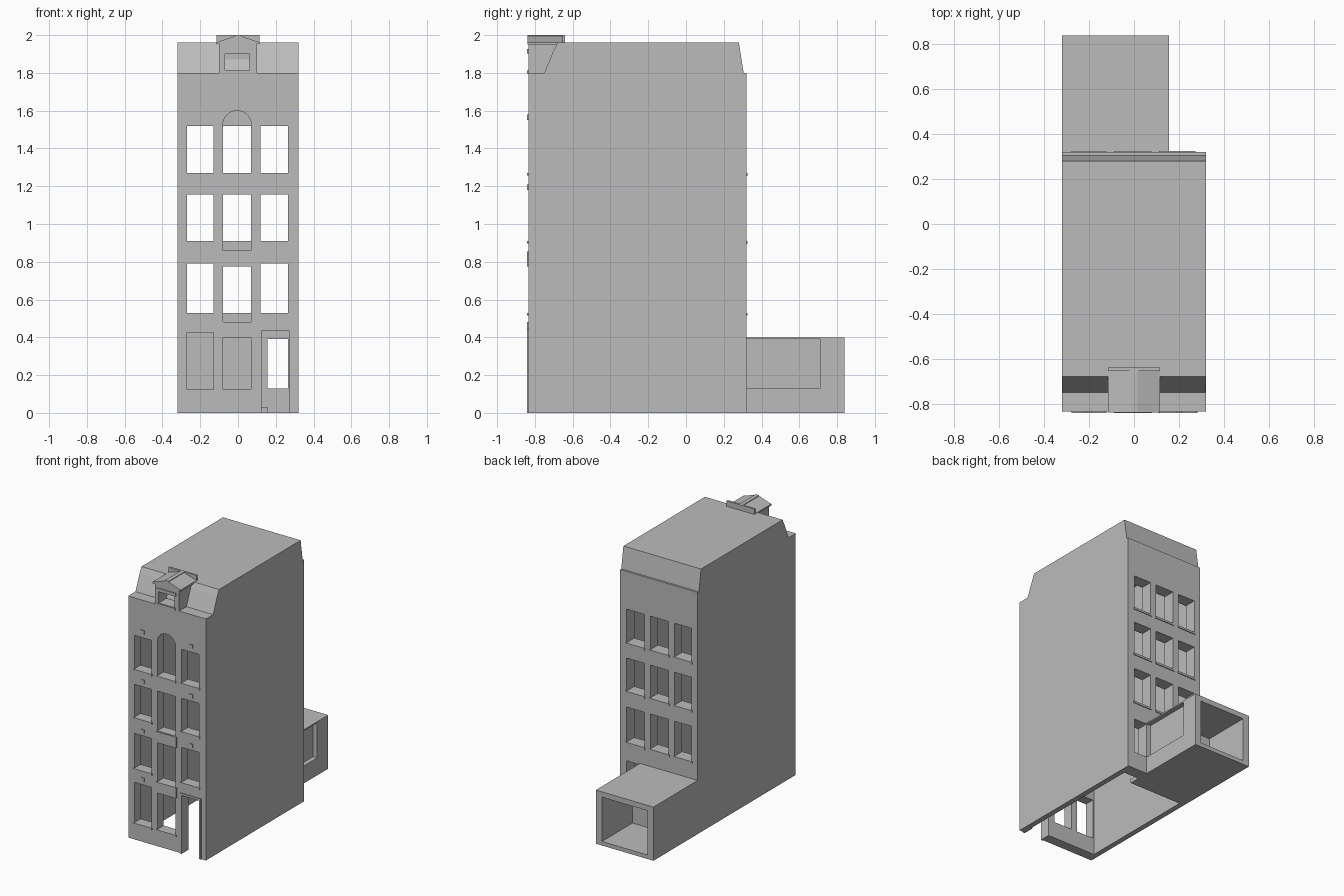
import bpy, bmesh, math
from mathutils import Vector

if "Cube" in bpy.data.objects:
    bpy.data.objects.remove(bpy.data.objects["Cube"])

grey = bpy.data.materials.new("plain_grey")
grey.use_nodes = True
grey.diffuse_color = (0.5, 0.5, 0.5, 1)
grey.node_tree.nodes["Principled BSDF"].inputs["Base Color"].default_value = (0.5, 0.5, 0.5, 1)


def add_prism(bm, points, axis, start, end):
    """Extrude a closed 2D outline along x (outline in y,z) or y (outline in x,z)."""
    def place(p, t):
        return (t, p[0], p[1]) if axis == "x" else (p[0], t, p[1])
    ends = [[bm.verts.new(place(p, t)) for p in points] for t in (start, end)]
    bm.faces.new(ends[0])
    bm.faces.new(ends[1][::-1])
    for i in range(len(points)):
        j = (i + 1) % len(points)
        bm.faces.new((ends[0][j], ends[0][i], ends[1][i], ends[1][j]))


def add_box(bm, x0, x1, y0, y1, z0, z1):
    add_prism(bm, [(x0, z0), (x1, z0), (x1, z1), (x0, z1)], "y", y0, y1)


def finish(name, bm):
    bmesh.ops.recalc_face_normals(bm, faces=bm.faces)
    mesh = bpy.data.meshes.new(name)
    bm.to_mesh(mesh)
    bm.free()
    mesh.materials.append(grey)
    obj = bpy.data.objects.new(name, mesh)
    bpy.context.collection.objects.link(obj)
    return obj


def prism(name, points, axis, start, end):
    bm = bmesh.new()
    add_prism(bm, points, axis, start, end)
    return finish(name, bm)


def boxes(name, items):
    bm = bmesh.new()
    for item in items:
        add_box(bm, *item)
    return finish(name, bm)


def cut(target, cutter):
    cutter.hide_render = True
    mod = target.modifiers.new("cut", "BOOLEAN")
    mod.operation, mod.solver, mod.object = "DIFFERENCE", "EXACT", cutter
    bpy.context.view_layer.objects.active = target
    bpy.ops.object.modifier_apply(modifier=mod.name)
    bpy.data.objects.remove(cutter)


HALF, FRONT, BACK = 0.32, -0.835, 0.32
COLUMNS = [(-0.27, -0.13), (-0.08, 0.07), (0.12, 0.265)]
ROWS = [(0.53, 0.79), (0.91, 1.155), (1.27, 1.52)]

# Hollow house shell with sloped roof edges
shell = prism("house_shell", [(FRONT, 0), (BACK, 0), (BACK, 1.8), (0.305, 1.8), (0.28, 1.96),
              (-0.68, 1.96), (-0.70, 1.92), (-0.75, 1.8), (FRONT, 1.8)], "x", -HALF, HALF)
cut(shell, prism("room_cutter", [(-0.76, -0.1), (0.23, -0.1), (0.23, 1.76), (0.22, 1.92),
                 (-0.65, 1.92), (-0.71, 1.76), (-0.76, 1.76)], "x", -0.28, 0.28))

# Front openings: windows, tall middle doors, arched top window, street door
cutter = bmesh.new()
for col, (x0, x1) in enumerate(COLUMNS):
    for row, (z0, z1) in enumerate(ROWS):
        if col == 1 and row == 2:
            mid, r = (x0 + x1) / 2, (x1 - x0) / 2
            arch = [(mid + r * math.cos(a), 1.525 + r * math.sin(a))
                    for a in [math.pi * k / 12 for k in range(13)]]
            add_prism(cutter, [(x0, z0), (x1, z0)] + arch, "y", -0.9, -0.7)
        else:
            add_box(cutter, x0, x1, -0.9, -0.7, z0 - 0.05 * (col == 1), z1)
for x0, x1 in COLUMNS[:2]:
    add_box(cutter, x0, x1, -0.9, -0.7, 0.125, 0.425)
add_box(cutter, 0.125, 0.27, -0.9, -0.7, -0.1, 0.435)
cut(shell, finish("front_cutter", cutter))

# Rear openings
rear = [(x0, x1, 0.15, 0.4, z0, z1) for x0, x1 in COLUMNS for z0, z1 in ROWS]
rear.append((0.155, 0.265, 0.15, 0.4, 0.13, 0.39))
cut(shell, boxes("rear_cutter", rear))

# Rear extension, open at the back, with a side window recess
annex = boxes("rear_extension", [(-HALF, 0.155, BACK, 0.84, 0, 0.4)])
cut(annex, boxes("annex_room_cutter", [(-0.27, 0.105, 0.48, 0.9, 0.03, 0.36)]))
cut(annex, boxes("annex_window_cutter", [(0.12, 0.2, 0.3, 0.71, 0.13, 0.39)]))
boxes("rear_floor_slab", [(-0.28, 0.155, 0.15, 0.23, 0, 0.03)])

# Window sills, front and rear
sills = []
for x0, x1 in COLUMNS:
    for z0, z1 in ROWS:
        sills.append((x0 - 0.008, x1 + 0.008, 0.28, 0.326, z0 - 0.015, z0))
for col in (0, 2):
    for z0, z1 in ROWS:
        x0, x1 = COLUMNS[col]
        sills.append((x0 - 0.008, x1 + 0.008, -0.842, -0.79, z0 - 0.014, z0))
sills.append((-0.085, 0.075, -0.842, -0.79, 1.256, 1.27))
for x0, x1 in COLUMNS[:2]:
    sills.append((x0 - 0.008, x1 + 0.008, -0.842, -0.79, 0.112, 0.125))
boxes("window_sills", sills)

# Panels below the tall middle doors
boxes("middle_panels", [(-0.088, 0.08, -0.842, -0.79, z, z + 0.08) for z in (0.4, 0.775)])

# Small square wall anchors above the side windows
anchors = [(x, z) for x in (-0.2, 0.2) for z in (0.825, 1.195, 1.565)] + [(-0.2, 0.465)]
boxes("wall_anchors", [(x - 0.014, x + 0.014, -0.842, -0.83, z - 0.014, z + 0.014)
                       for x, z in anchors])

# Street door surround
boxes("door_surround", [(0.11, 0.125, -0.842, -0.78, 0, 0.45),
                        (0.27, 0.282, -0.842, -0.78, 0, 0.45),
                        (0.125, 0.27, -0.842, -0.78, 0.435, 0.45)])

# Gabled dormer with a recessed window
dormer = prism("dormer", [(-0.1, 1.79), (0.1, 1.79), (0.1, 1.955), (0, 1.99), (-0.1, 1.955)],
               "y", FRONT, -0.66)
cut(dormer, boxes("dormer_cutter", [(-0.07, 0.06, -0.9, -0.72, 1.815, 1.9)]))
prism("dormer_roof", [(-0.115, 1.95), (0, 1.988), (0.115, 1.95), (0.115, 1.962), (0, 2.0),
                      (-0.115, 1.962)], "y", -0.84, -0.645)
boxes("dormer_trim", [(-0.085, 0.075, -0.842, -0.82, 1.902, 1.926),
                      (-0.08, 0.07, -0.842, -0.8, 1.797, 1.812),
                      (-0.015, 0.015, -0.84, -0.64, 1.99, 2.0),
                      (-0.115, 0.115, -0.655, -0.64, 1.955, 2.0)])
